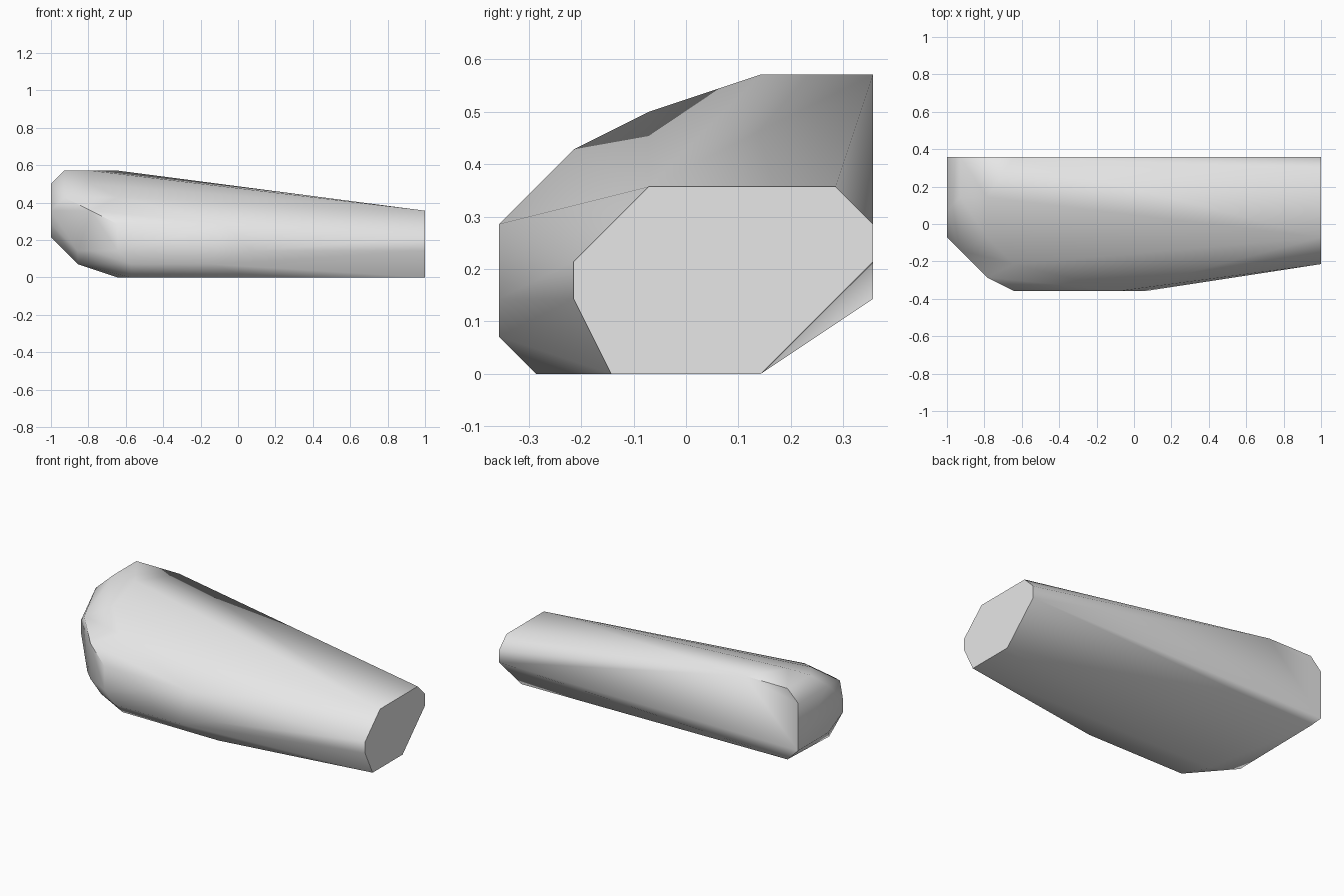
import bpy
import bmesh
from math import radians

cube = bpy.data.objects.get("Cube")
if cube:
    bpy.data.objects.remove(cube, do_unlink=True)

UNIT = 1 / 14  # modelling grid step

# Cross-sections along the length: station x -> (y, z) outline points
sections = {
    14: [(-3, 2), (-3, 3), (-1, 5), (4, 5), (5, 4), (5, 3), (2, 0), (-2, 0)],
    1: [(-5, 2), (-4, 0)],
    -1: [(-5, 4)],
    -2: [(-5, 1)],
    -8: [(-5, 1), (-4, 0)],
    -9: [(-5, 2), (-5, 4), (-2, 0), (-3, 6), (5, 8)],
    -10: [(-4, 1)],
    -11: [(-4, 2), (-4, 5), (-1, 7), (2, 8)],
    -12: [(-3, 2), (-2, 1)],
    -13: [(-2, 6), (2, 8), (5, 8), (5, 2)],
    -14: [(1, 7), (5, 7), (5, 3), (1, 3), (-1, 4), (-1, 5)],
}

# Faceted shell stretched over the sections
bm = bmesh.new()
for x, outline in sections.items():
    for y, z in outline:
        bm.verts.new((x * UNIT, y * UNIT, z * UNIT))
hull = bmesh.ops.convex_hull(bm, input=bm.verts[:])
loose = {v for v in hull["geom_interior"] + hull["geom_unused"]
         if isinstance(v, bmesh.types.BMVert)}
bmesh.ops.delete(bm, geom=list(loose), context="VERTS")
bmesh.ops.dissolve_limit(bm, angle_limit=radians(0.5),
                         verts=bm.verts[:], edges=bm.edges[:])
bmesh.ops.recalc_face_normals(bm, faces=bm.faces[:])

mesh = bpy.data.meshes.new("tapered_shell")
bm.to_mesh(mesh)
bm.free()
shell = bpy.data.objects.new("tapered_shell", mesh)
bpy.context.collection.objects.link(shell)

# Plain light grey finish
grey = bpy.data.materials.new("light_grey")
grey.use_nodes = True
color = (0.8, 0.8, 0.8, 1)
grey.diffuse_color = color
grey.node_tree.nodes["Principled BSDF"].inputs["Base Color"].default_value = color
mesh.materials.append(grey)

# Smooth rounded front, crisp flat back and ends
bpy.context.view_layer.objects.active = shell
shell.select_set(True)
bpy.ops.object.shade_smooth_by_angle(angle=radians(47))
